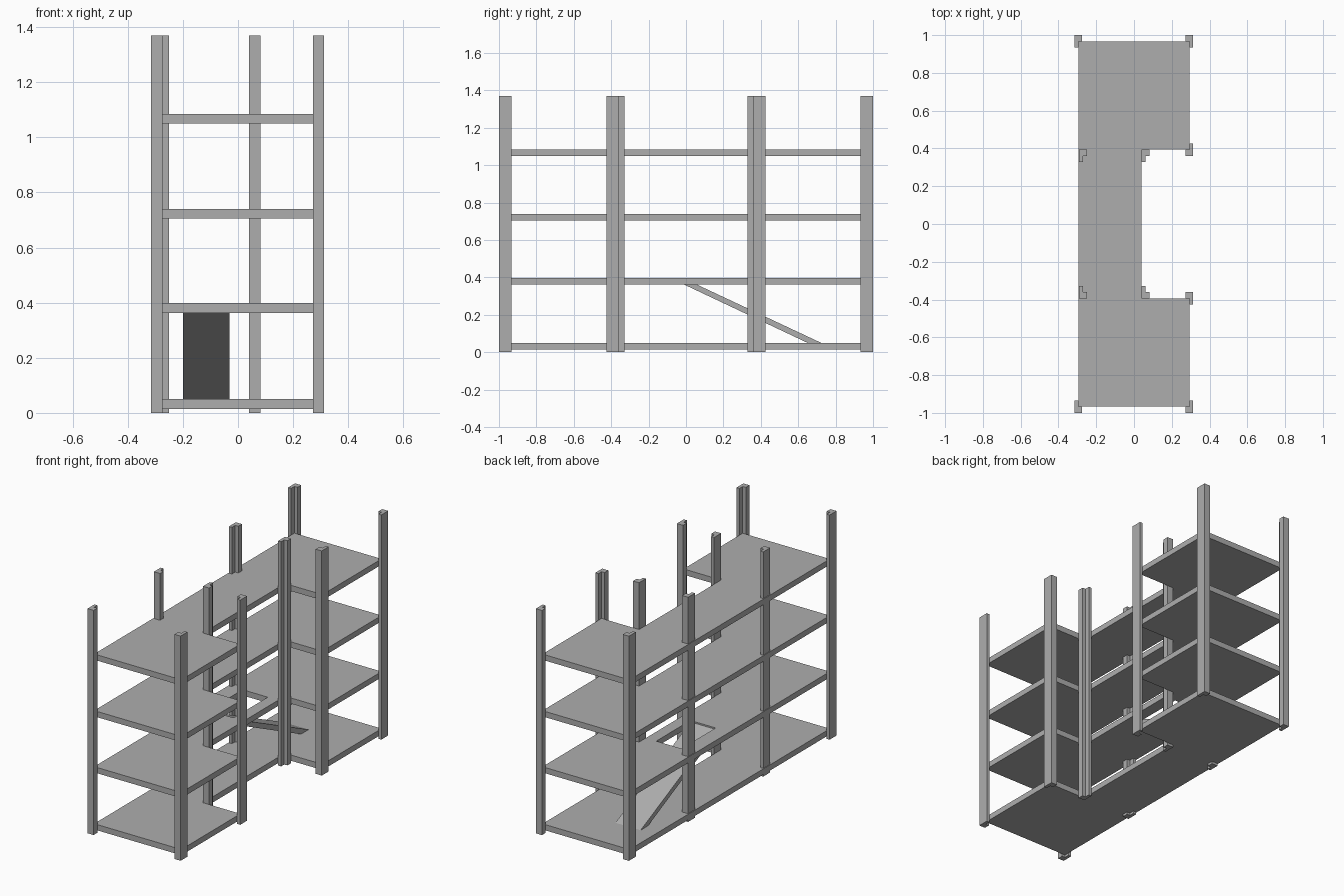
import bpy, bmesh

if "Cube" in bpy.data.objects:
    bpy.data.objects.remove(bpy.data.objects["Cube"])

H = 1.37                      # post height
LX, RX, EY = -0.295, 0.293, 0.965   # shelf outline
NX, NY = 0.04, 0.395          # front notch
TX, TY, WX, WY = 0.02, 0.035, 0.041, 0.066  # angle post thickness / leg widths

# dark grey paint
grey = bpy.data.materials.new("dark_grey")
grey.diffuse_color = (0.42, 0.42, 0.42, 1)
grey.use_nodes = True
grey.node_tree.nodes["Principled BSDF"].inputs["Base Color"].default_value = grey.diffuse_color


def prism(name, pts, vec):
    """Closed solid: planar outline extruded along vec."""
    bm = bmesh.new()
    face = bm.faces.new([bm.verts.new(p) for p in pts])
    ext = bmesh.ops.extrude_face_region(bm, geom=[face])
    verts = [g for g in ext["geom"] if isinstance(g, bmesh.types.BMVert)]
    bmesh.ops.translate(bm, verts=verts, vec=vec)
    bmesh.ops.recalc_face_normals(bm, faces=bm.faces)
    me = bpy.data.meshes.new(name)
    bm.to_mesh(me)
    bm.free()
    me.materials.append(grey)
    ob = bpy.data.objects.new(name, me)
    bpy.context.collection.objects.link(ob)
    return ob


def angle_post(name, x, y, dx, dy):
    """L-section post; outer corner at (x, y), legs running toward dx, dy."""
    prof = [(0, 0), (WX, 0), (WX, TY), (TX, TY), (TX, WY), (0, WY)]
    return prism(name, [(x + dx * a, y + dy * b, 0) for a, b in prof], (0, 0, H))


# C-shaped shelves
outline = [(LX, -EY), (RX, -EY), (RX, -NY), (NX, -NY),
           (NX, NY), (RX, NY), (RX, EY), (LX, EY)]
shelves = []
for i, (z0, z1) in enumerate([(0.015, 0.05), (0.363, 0.398), (0.705, 0.74), (1.05, 1.085)]):
    shelves.append(prism(f"shelf_{i + 1}", [(x, y, z0) for x, y in outline], (0, 0, z1 - z0)))

# ramp opening in the second shelf
cutter = prism("opening_cutter", [(-0.2, 0.0, 0.3), (-0.03, 0.0, 0.3),
                                  (-0.03, 0.33, 0.3), (-0.2, 0.33, 0.3)], (0, 0, 0.2))
cutter.hide_render = True
cutter.hide_viewport = True
mod = shelves[1].modifiers.new("opening", 'BOOLEAN')
mod.operation = 'DIFFERENCE'
mod.solver = 'EXACT'
mod.object = cutter

# ramp from the second shelf down to the first
ramp = [(-0.015, 0.396), (0.725, 0.049), (0.652, 0.049), (-0.015, 0.364)]
prism("ramp", [(-0.2, y, z) for y, z in ramp], (0.17, 0, 0))

# posts, mirrored front to back
for s, side in ((-1, "front"), (1, "back")):
    angle_post(f"{side}_left_corner_post", LX - TX, s * (EY + TY), 1, -s)
    angle_post(f"{side}_right_corner_post", RX + TX, s * (EY + TY), -1, -s)
    angle_post(f"{side}_notch_outer_post", RX + TX, s * (NY - TY), -1, s)
    angle_post(f"{side}_notch_inner_post", NX, s * NY, 1, -s)
    angle_post(f"{side}_left_middle_post", LX + 0.004, s * NY, 1, -s)
